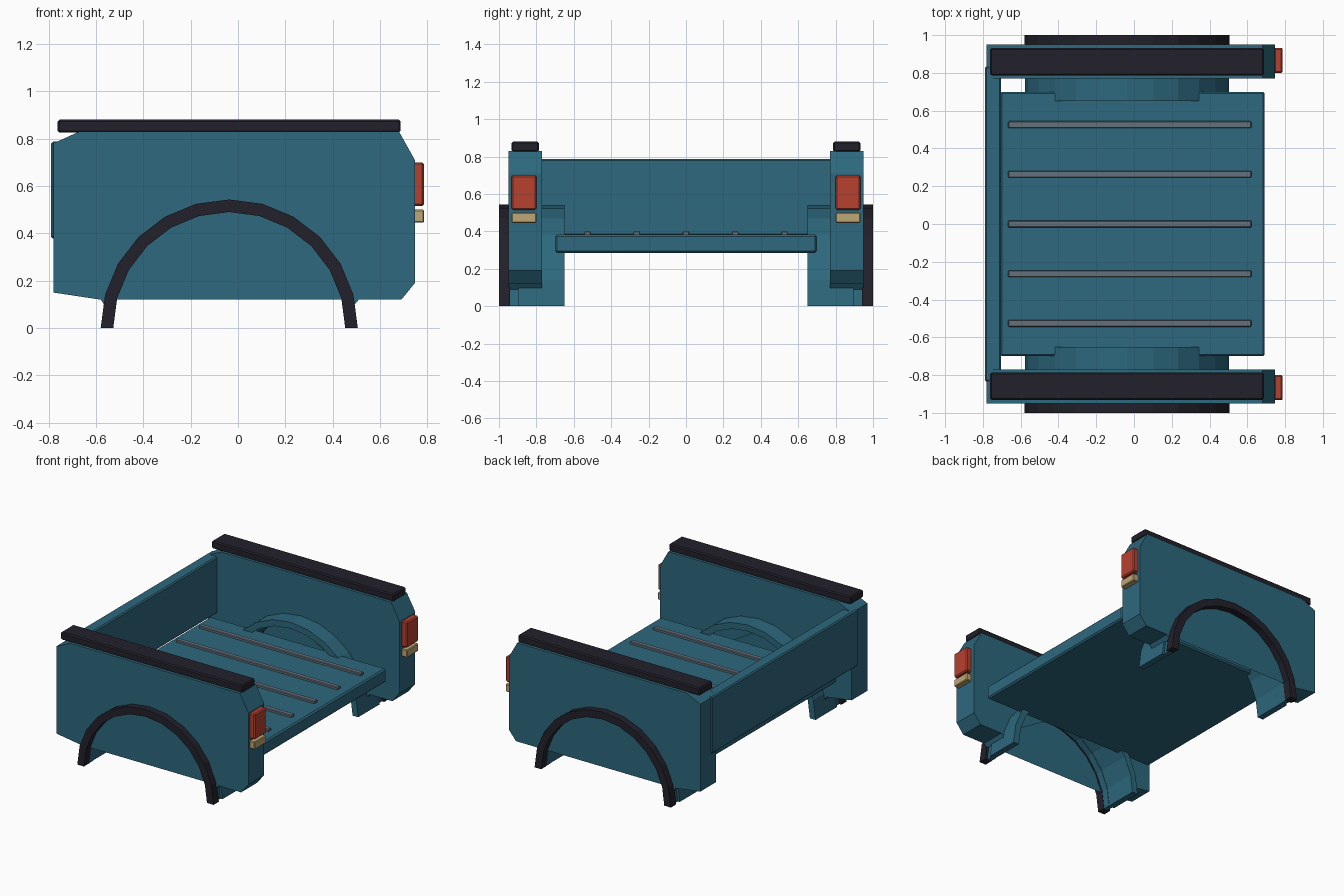
import bpy, bmesh, math

if "Cube" in bpy.data.objects:
    bpy.data.objects.remove(bpy.data.objects["Cube"])

CX = -0.037  # centre of the wheel arch


def material(name, rgb):
    m = bpy.data.materials.new(name)
    m.diffuse_color = (*rgb, 1)
    m.use_nodes = True
    m.node_tree.nodes["Principled BSDF"].inputs["Base Color"].default_value = m.diffuse_color
    return m


TEAL = material("teal paint", (0.026, 0.138, 0.205))
BLACK = material("black trim", (0.016, 0.015, 0.024))
GREY = material("grey metal", (0.13, 0.165, 0.2))
RED = material("red lens", (0.47, 0.052, 0.028))
TAN = material("amber lens", (0.53, 0.39, 0.18))


def finish(bm, name, mat, bevel):
    bmesh.ops.recalc_face_normals(bm, faces=bm.faces)
    me = bpy.data.meshes.new(name)
    bm.to_mesh(me)
    bm.free()
    me.materials.append(mat)
    ob = bpy.data.objects.new(name, me)
    bpy.context.collection.objects.link(ob)
    if bevel:
        b = ob.modifiers.new("bevel", 'BEVEL')
        b.width = bevel
        b.segments = 1
        b.limit_method = 'ANGLE'
        b.angle_limit = math.radians(40)
    return ob


def prism(name, pts, y0, y1, mat, bevel=0.0):
    """Extrude an x-z outline from y0 to y1."""
    bm = bmesh.new()
    a = [bm.verts.new((x, y0, z)) for x, z in pts]
    b = [bm.verts.new((x, y1, z)) for x, z in pts]
    n = len(pts)
    bm.faces.new(a)
    bm.faces.new(b[::-1])
    for i in range(n):
        j = (i + 1) % n
        bm.faces.new((a[i], b[i], b[j], a[j]))
    bmesh.ops.triangulate(bm, faces=[f for f in bm.faces if len(f.verts) > 4])
    return finish(bm, name, mat, bevel)


def box(name, x0, x1, y0, y1, z0, z1, mat, bevel=0.008):
    return prism(name, [(x0, z0), (x1, z0), (x1, z1), (x0, z1)], y0, y1, mat, bevel)


def arc(r, a0=0, a1=12):
    return [(CX + r * math.cos(math.pi * i / 12), r * math.sin(math.pi * i / 12))
            for i in range(a0, a1 + 1)]


def arch(name, r_out, r_in, y0, y1, mat):
    """Half ring with quad faces."""
    bm = bmesh.new()
    rows = [[bm.verts.new((x, y, z)) for x, z in arc(r)]
            for r, y in ((r_out, y0), (r_out, y1), (r_in, y1), (r_in, y0))]
    for k in range(4):
        p, q = rows[k], rows[(k + 1) % 4]
        for i in range(12):
            bm.faces.new((p[i], p[i + 1], q[i + 1], q[i]))
    for i in (0, 12):
        bm.faces.new([r[i] for r in rows])
    return finish(bm, name, mat, 0)


# side panel outline with wheel cut-out
outline = [(-0.78, 0.15), (-0.78, 0.78), (-0.67, 0.83), (0.68, 0.83),
           (0.747, 0.71), (0.747, 0.19), (0.69, 0.12), (0.51, 0.12), (0.485, 0.09)]
outline += arc(0.515, 1, 11) + [(-0.56, 0.09), (-0.58, 0.12)]

for s, side in ((1, "left"), (-1, "right")):
    prism(side + "_side_panel", outline, s * 0.77, s * 0.95, TEAL)
    # wheel well, lip and flare
    arch(side + "_wheel_well", 0.54, 0.495, s * 0.65, s * 0.895, TEAL)
    arch(side + "_well_lip", 0.525, 0.492, s * 0.89, s * 0.942, TEAL)
    arch(side + "_arch_flare", 0.543, 0.49, s * 0.94, s * 1.0, BLACK)
    # top rail
    box(side + "_top_rail", -0.762, 0.687, s * 0.787, s * 0.932, 0.825, 0.88, BLACK)
    # tail lights
    box(side + "_tail_light", 0.74, 0.786, s * 0.80, s * 0.932, 0.515, 0.70, RED)
    box(side + "_reverse_light", 0.74, 0.786, s * 0.80, s * 0.932, 0.445, 0.50, TAN, 0.005)

# bed floor, ribs and front wall
box("bed_floor", -0.71, 0.692, -0.70, 0.70, 0.285, 0.383, TEAL, 0.01)
for i in range(5):
    y = (i - 2) * 0.263
    box("floor_rib", -0.667, 0.622, y - 0.018, y + 0.018, 0.375, 0.4, GREY, 0.004)
box("front_wall", -0.79, -0.705, -0.835, 0.835, 0.378, 0.787, TEAL)
